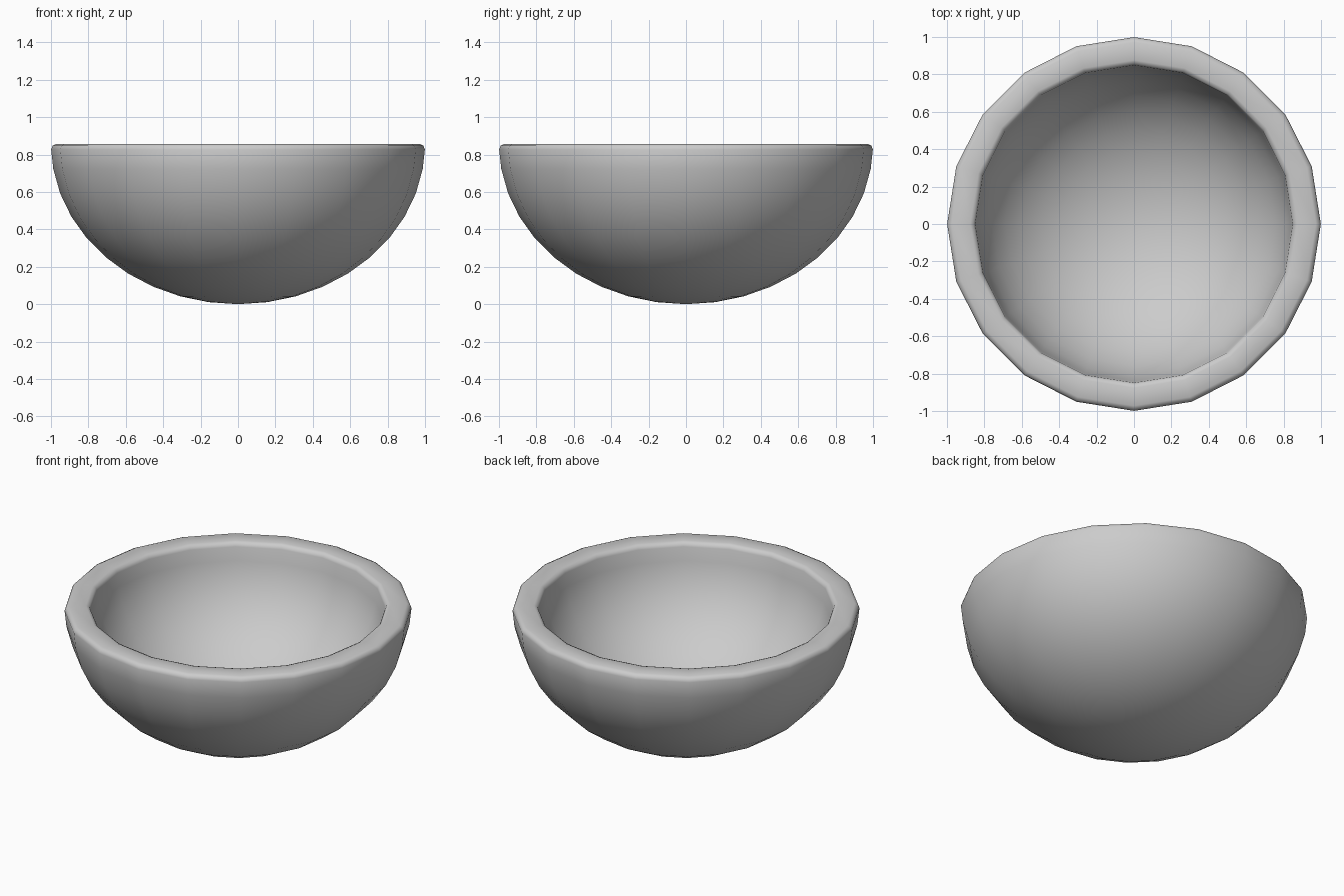
import bpy, bmesh
from math import sin, cos, radians, pi

if "Cube" in bpy.data.objects:
    bpy.data.objects.remove(bpy.data.objects["Cube"])

RIM = 0.857


def arc(radius, bottom, first, last):
    """Quarter-ellipse profile points in 9 degree steps from the pole up."""
    depth = RIM - bottom
    step = 1 if last >= first else -1
    return [(radius * sin(radians(9 * i)), RIM - depth * cos(radians(9 * i)))
            for i in range(first, last + step, step)]


# Bowl profile: outer shell, rounded rim, inner shell
profile = arc(1.0, 0.0, 0, 9)
profile += [(0.999, 0.827), (0.992, 0.847), (0.972, 0.857)]
profile += [(0.876, 0.857), (0.857, 0.849), (0.849, 0.829)]
profile += arc(0.85, 0.14, 9, 0)

# Spin the profile into a 20-sided bowl
bm = bmesh.new()
verts = [bm.verts.new((r, 0, z)) for r, z in profile]
edges = [bm.edges.new(pair) for pair in zip(verts, verts[1:])]
bmesh.ops.spin(bm, geom=verts + edges, cent=(0, 0, 0), axis=(0, 0, 1),
               angle=2 * pi, steps=20, use_duplicate=False)
bmesh.ops.remove_doubles(bm, verts=bm.verts, dist=0.0005)
bmesh.ops.recalc_face_normals(bm, faces=bm.faces)

mesh = bpy.data.meshes.new("bowl")
bm.to_mesh(mesh)
bm.free()
bowl = bpy.data.objects.new("bowl", mesh)
bpy.context.collection.objects.link(bowl)

# Smooth shading all over
for face in mesh.polygons:
    face.use_smooth = True
